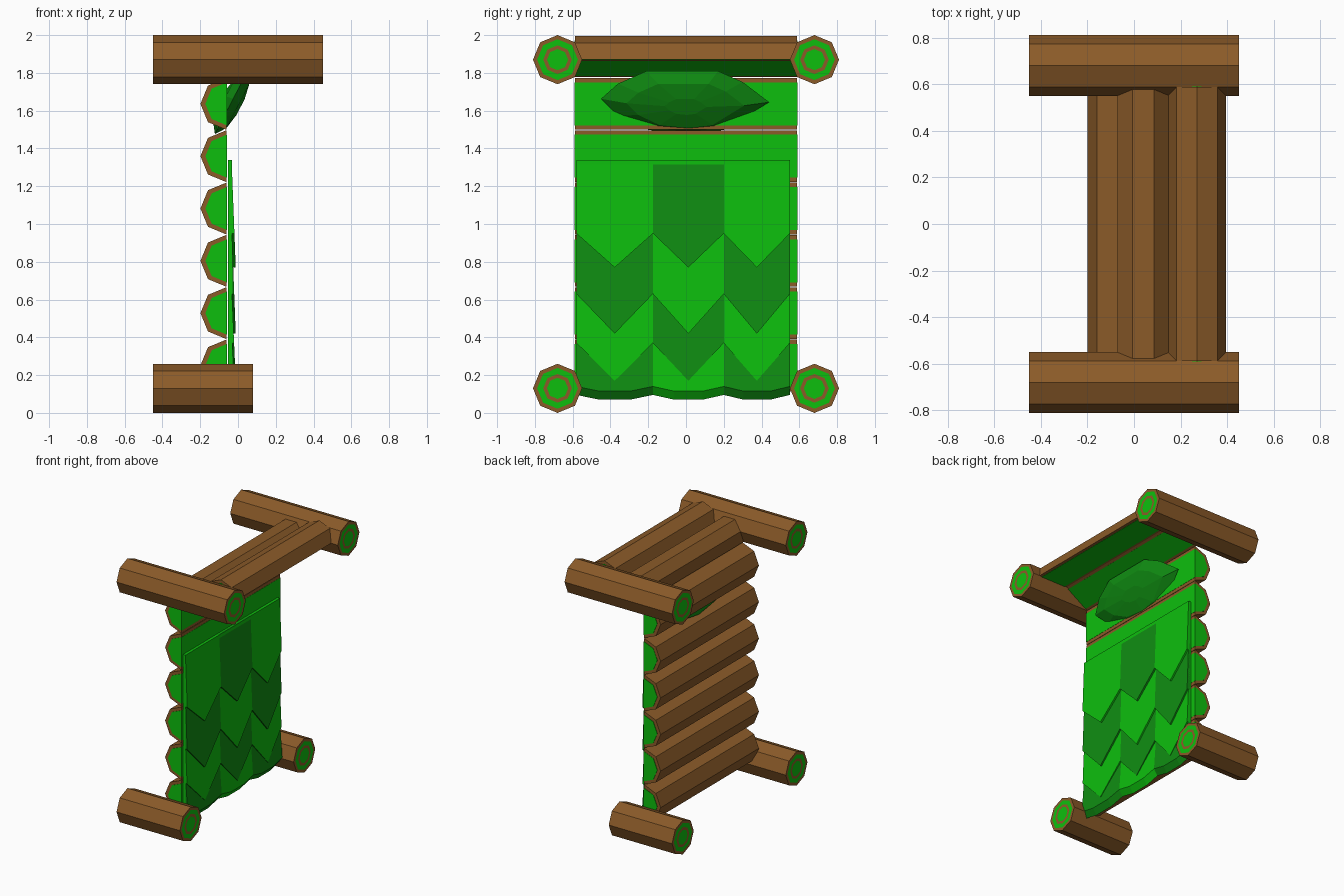
import bpy, bmesh, math
from mathutils import Vector

cube = bpy.data.objects.get("Cube")
if cube:
    bpy.data.objects.remove(cube)


def material(name, color):
    m = bpy.data.materials.new(name)
    m.use_nodes = True
    m.diffuse_color = (*color, 1)
    m.node_tree.nodes["Principled BSDF"].inputs["Base Color"].default_value = (*color, 1)
    return m


BARK = material("bark brown", (0.26, 0.105, 0.022))
LEAF = material("bright green", (0.004, 0.52, 0.004))
DARK = material("dark green", (0.005, 0.27, 0.006))


def loft(name, rings, mats, bands=None):
    """Skin a list of equal-length point rings and close both ends."""
    bm = bmesh.new()
    loops = [[bm.verts.new(p) for p in ring] for ring in rings]
    n = len(loops[0])
    for k, (a, b) in enumerate(zip(loops, loops[1:])):
        for i in range(n):
            j = (i + 1) % n
            f = bm.faces.new((a[i], a[j], b[j], b[i]))
            f.material_index = bands[k + 1] if bands else 0
    for loop, k in ((loops[0], 0), (loops[-1], -1)):
        f = bm.faces.new(loop)
        f.material_index = bands[k] if bands else 0
    bmesh.ops.recalc_face_normals(bm, faces=bm.faces)
    mesh = bpy.data.meshes.new(name)
    bm.to_mesh(mesh)
    bm.free()
    for m in mats:
        mesh.materials.append(m)
    ob = bpy.data.objects.new(name, mesh)
    bpy.context.collection.objects.link(ob)
    return ob


def leg(name, x0, x1, y, z):
    """Octagonal log along x with growth rings on both ends."""
    radii = [0.056, 0.076, 0.108, 0.13]
    steps = [(x0, r) for r in radii] + [(x1, r) for r in reversed(radii)]
    rings = [[(x, y + r * math.cos(i * math.pi / 4), z + r * math.sin(i * math.pi / 4))
              for i in range(8)] for x, r in steps]
    loft(name, rings, [BARK, LEAF], [1, 0, 1, 0, 0, 0, 1, 0, 1])


def half_log(name, cx, cz, r, start, half_len=0.588):
    """Split log along y; start is the angle of the first corner of its cut face."""
    def ring(radius, y, push):
        mid = start + math.pi / 2
        return [(cx + radius * math.cos(start + i * math.pi / 4) - push * math.cos(mid), y,
                 cz + radius * math.sin(start + i * math.pi / 4) - push * math.sin(mid))
                for i in range(5)]
    loft(name, [ring(r, s * half_len, 0) for s in (-1, 1)], [BARK])
    e = 0.003
    loft(name + "_wood_core", [ring(r * 0.83, s * (half_len + e), e) for s in (-1, 1)], [LEAF])


# Four legs
for side, s in (("left", 1), ("right", -1)):
    leg("long_leg_" + side, -0.45, 0.45, s * 0.68, 1.87)
    leg("short_leg_" + side, -0.45, 0.08, s * 0.68, 0.13)

# Base of split logs, then the two that curl over at the head
for i in range(6):
    half_log(f"base_log_{i + 1}", -0.062, 1.636 - 0.277 * i, 0.137, math.pi / 2)
half_log("headboard_log_tilted", 0.04, 1.825, 0.12, math.pi / 8)
half_log("headboard_log_end", 0.27, 1.87, 0.125, 0)

# Blanket backing
loft("blanket_backing", [[(x, -0.58, 0.12), (x, 0.55, 0.12), (x, 0.55, 1.34), (x, -0.58, 1.34)]
                         for x in (-0.054, -0.033)], [LEAF])

# Overlapping pointed leaves, three columns of four, alternating greens
edges = [-0.58, -0.175, 0.2, 0.55]
rows = [(1.34, 0.95, 0.77), (1.0, 0.63, 0.42), (0.68, 0.37, 0.17), (0.42, 0.14, 0.115)]
for c, (y0, y1) in enumerate(zip(edges, edges[1:])):
    for r, (top, shoulder, tip) in enumerate(rows):
        last = r == 3
        ym, w = (y0 + y1) / 2, y1 - y0
        outline = [(y0, top), (y0, shoulder), (ym - w * 0.2 if last else ym - w * 0.25,
                   tip + (0 if last else (shoulder - tip) / 2)), (ym, tip),
                   (ym + w * 0.2 if last else ym + w * 0.25,
                    tip + (0 if last else (shoulder - tip) / 2)), (y1, shoulder), (y1, top)]
        drop = 0.045 if last else 0
        back = [(-0.045, y, z - (drop if z < top else 0)) for y, z in outline]
        front = [(-0.034 + 0.022 * (top - z) / (top - tip), y, z) for y, z in outline]
        loft(f"blanket_leaf_{c + 1}_{r + 1}", [back, front],
             [DARK if (c + r) % 2 else LEAF])

# Pillow leaning on the headboard
up = Vector((0.46, 0, 0.89))
out = Vector((0.89, 0, -0.46))
centre = Vector((-0.035, 0, 1.645))
shape = [(-0.45, 0.02), (-0.36, -0.08), (-0.2, -0.165), (0.02, -0.19), (0.2, -0.165),
         (0.44, 0.0), (0.3, 0.12), (0.17, 0.185), (-0.21, 0.185), (-0.36, 0.11)]


def pillow_ring(scale, depth):
    return [centre + Vector((0, y * scale, 0)) + up * (v * scale) + out * depth for y, v in shape]


loft("pillow", [pillow_ring(0.25, -0.055), pillow_ring(0.7, -0.04), pillow_ring(1, 0),
                pillow_ring(0.7, 0.04), pillow_ring(0.25, 0.055)], [DARK])
